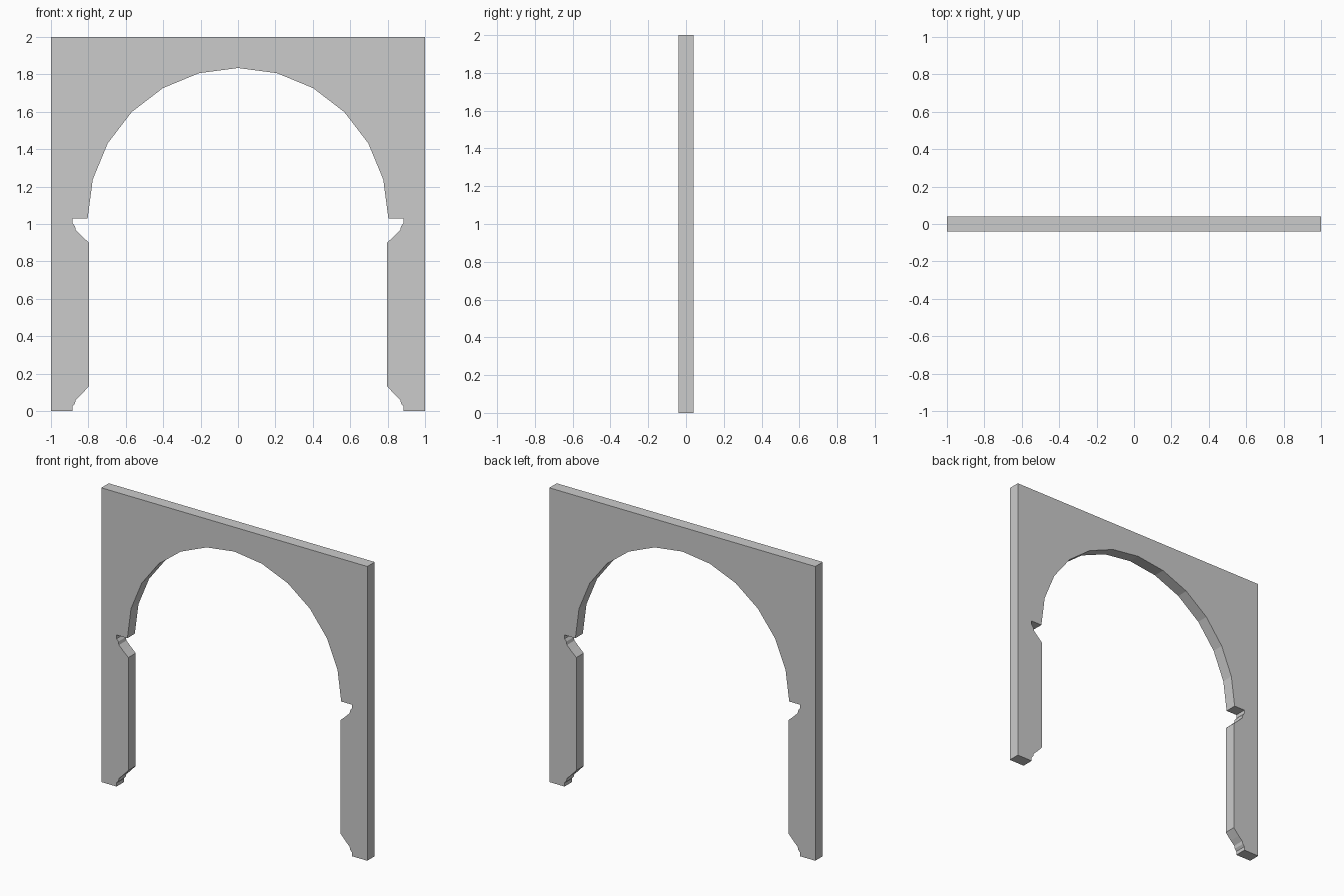
import bpy, bmesh
from math import sin, cos, radians

if "Cube" in bpy.data.objects:
    bpy.data.objects.remove(bpy.data.objects["Cube"])

HALF_DEPTH = 0.04
RADIUS, SPRING = 0.804, 1.03

# Right half of the outline: outer corner, foot, jamb, notch under the arch
half = [(1.0, 2.0), (1.0, 0.0), (0.885, 0.0), (0.885, 0.025), (0.872, 0.04),
        (0.867, 0.06), (0.838, 0.088), (0.797, 0.133),
        (0.797, 0.90), (0.838, 0.938), (0.867, 0.967), (0.872, 0.988),
        (0.885, 1.005), (0.885, SPRING)]

# Semicircular arch in 15 degree steps
arch = [(RADIUS * cos(radians(a)), SPRING + RADIUS * sin(radians(a)))
        for a in range(0, 181, 15)]

# Mirror the half and join everything into one closed outline
outline = half + arch + [(-x, z) for x, z in reversed(half)]

# Extrude the outline to the wall thickness
bm = bmesh.new()
front = bm.faces.new([bm.verts.new((x, -HALF_DEPTH, z)) for x, z in outline])
geom = bmesh.ops.extrude_face_region(bm, geom=[front], use_keep_orig=True)["geom"]
bmesh.ops.translate(bm, vec=(0, 2 * HALF_DEPTH, 0),
                    verts=[v for v in geom if isinstance(v, bmesh.types.BMVert)])
bmesh.ops.recalc_face_normals(bm, faces=bm.faces)

mesh = bpy.data.meshes.new("arch_wall")
bm.to_mesh(mesh)
bm.free()
bpy.context.collection.objects.link(bpy.data.objects.new("arch_wall", mesh))
